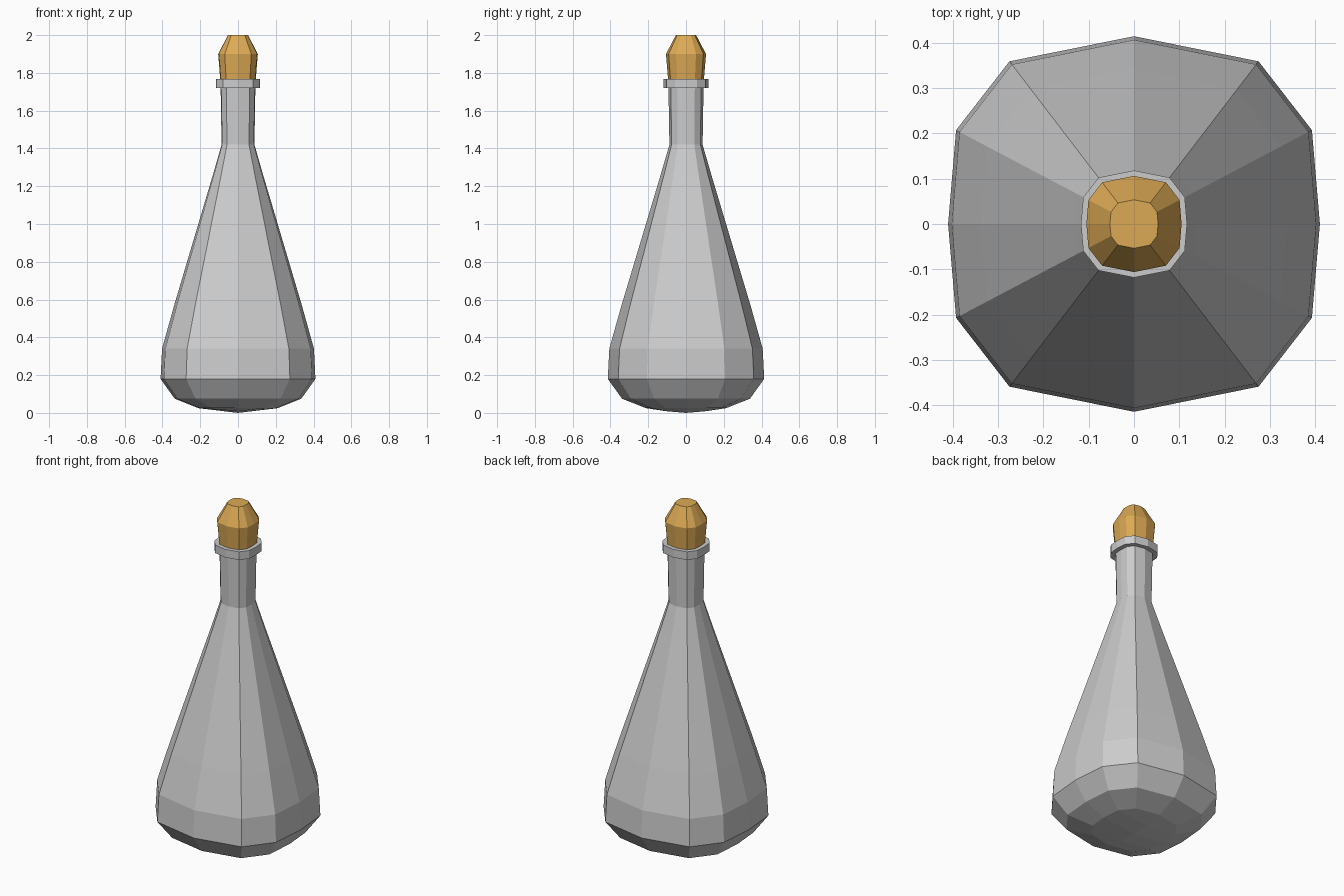
import bpy, bmesh

if "Cube" in bpy.data.objects:
    bpy.data.objects.remove(bpy.data.objects["Cube"])

# Rounded twelve-sided cross-section, counter-clockwise from front right
right_side = [(0.67, -0.875), (0.957, -0.505), (1, 0), (0.957, 0.505), (0.67, 0.875)]
SECTION = right_side + [(0, 1.01)] + [(-x, -y) for x, y in right_side] + [(0, -1.01)]
N = len(SECTION)


def loft(bm, profile):
    """Skin the section through (radius, height) pairs, bottom to top."""
    rings = [[bm.verts.new((x * r, y * r, z)) for x, y in SECTION] for r, z in profile]
    for low, high in zip(rings, rings[1:]):
        for i in range(N):
            j = (i + 1) % N
            bm.faces.new((low[i], low[j], high[j], high[i]))
    bm.faces.new(rings[-1])
    return rings


def finish(bm, name):
    bmesh.ops.recalc_face_normals(bm, faces=bm.faces[:])
    mesh = bpy.data.meshes.new(name)
    bm.to_mesh(mesh)
    bm.free()
    obj = bpy.data.objects.new(name, mesh)
    bpy.context.collection.objects.link(obj)
    return obj


# Bottle: rounded base, tapering body, neck and collar
bm = bmesh.new()
rings = loft(bm, [(0.21, 0.025), (0.335, 0.075), (0.41, 0.18), (0.402, 0.34),
                  (0.338, 0.57), (0.136, 1.25), (0.087, 1.42), (0.092, 1.72),
                  (0.117, 1.72), (0.117, 1.768)])

# Underside: shallow dome filled as a two by four grid
base = rings[0]
centre = [bm.verts.new((0, y, z)) for y, z in [(-0.105, 0.009), (0, 0.0), (0.105, 0.009)]]
columns = [base[0:5], [base[11]] + centre + [base[5]], base[6:11][::-1]]
for a, b in zip(columns, columns[1:]):
    for i in range(4):
        bm.faces.new((a[i], a[i + 1], b[i + 1], b[i]))
finish(bm, "bottle")

# Faceted stopper
bm = bmesh.new()
rings = loft(bm, [(0.094, 1.766), (0.105, 1.9), (0.053, 2.0)])
bm.faces.new(rings[0][::-1])
stopper = finish(bm, "stopper")
mat = bpy.data.materials.new("cork")
mat.diffuse_color = (0.72, 0.40, 0.09, 1)
mat.use_nodes = True
mat.node_tree.nodes["Principled BSDF"].inputs["Base Color"].default_value = mat.diffuse_color
stopper.data.materials.append(mat)
